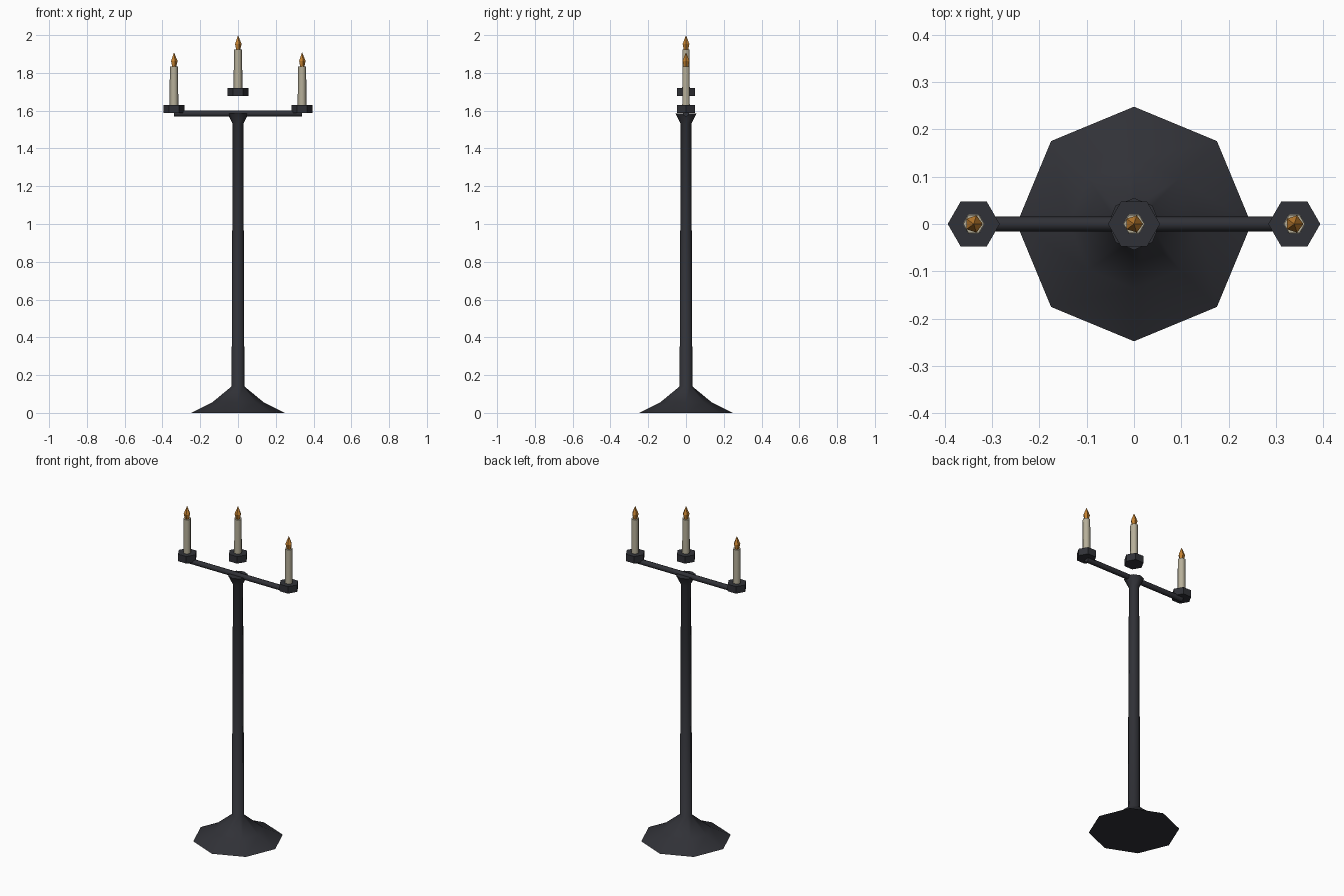
import bpy, bmesh, math
from mathutils import Matrix

if "Cube" in bpy.data.objects:
    bpy.data.objects.remove(bpy.data.objects["Cube"])


def material(name, rgb):
    m = bpy.data.materials.new(name)
    m.diffuse_color = (*rgb, 1)
    m.use_nodes = True
    m.node_tree.nodes["Principled BSDF"].inputs["Base Color"].default_value = m.diffuse_color
    return m


IRON = material("dark iron", (0.030, 0.031, 0.038))
WAX = material("cream wax", (0.47, 0.43, 0.32))
FLAME = material("orange flame", (0.55, 0.22, 0.03))


def lathe(name, profile, sides, mat, loc=(0, 0, 0), axis_x=False, smooth=False):
    """Turned solid from (radius, height) points, capped at both ends."""
    bm = bmesh.new()
    rings = []
    for r, z in profile:
        if r == 0:
            rings.append([bm.verts.new((0, 0, z))])
        else:
            rings.append([bm.verts.new((r * math.cos(math.tau * i / sides),
                                        r * math.sin(math.tau * i / sides), z))
                          for i in range(sides)])
    for a, b in zip(rings, rings[1:]):
        for i in range(sides):
            j = (i + 1) % sides
            if len(b) == 1:
                bm.faces.new((a[i], a[j], b[0]))
            else:
                bm.faces.new((a[i], a[j], b[j], b[i]))
    for f in bm.faces:
        f.smooth = smooth
    # End caps stay flat with a sharp rim
    for ring in (rings[0], rings[-1]):
        if len(ring) > 1:
            cap = bm.faces.new(ring)
            for e in cap.edges:
                e.smooth = False
    bmesh.ops.recalc_face_normals(bm, faces=bm.faces)
    if axis_x:
        bm.transform(Matrix.Rotation(math.pi / 2, 4, 'Y'))
    mesh = bpy.data.meshes.new(name)
    bm.to_mesh(mesh)
    bm.free()
    mesh.materials.append(mat)
    ob = bpy.data.objects.new(name, mesh)
    ob.location = loc
    bpy.context.collection.objects.link(ob)


# Spreading foot, tapering stem and flared top
lathe("base_and_stem", [(0.248, 0), (0.137, 0.055), (0.034, 0.14),
                        (0.028, 1.53), (0.055, 1.585)], 8, IRON, smooth=True)

# Cross arm
lathe("cross_arm", [(0.016, -0.338), (0.016, 0.338)], 8, IRON, (0, 0, 1.584), True, True)

# Drip cup, candle and flame at each position
for side, x, z in (("left", -0.339, 1.588), ("middle", 0, 1.678), ("right", 0.339, 1.588)):
    lathe(side + "_cup", [(0.055, 0), (0.055, 0.042)], 6, IRON, (x, 0, z))
    lathe(side + "_candle", [(0.023, 0.03), (0.022, 0.246)], 6, WAX, (x, 0, z), smooth=True)
    lathe(side + "_flame", [(0.011, 0.24), (0.019, 0.275), (0, 0.322)], 5, FLAME, (x, 0, z))
